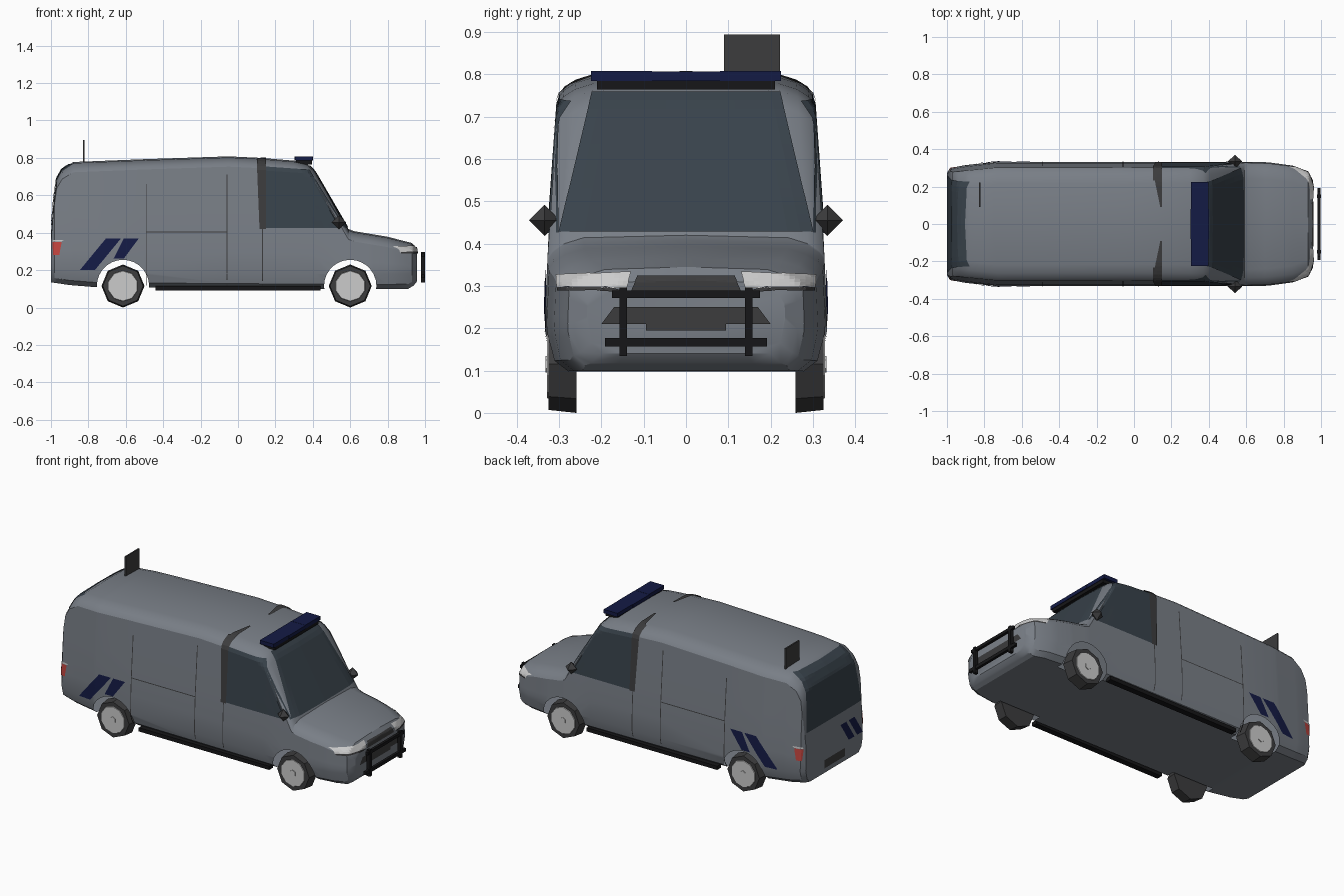
import bpy, bmesh, math
from mathutils import Vector, Matrix
from mathutils.bvhtree import BVHTree

if "Cube" in bpy.data.objects:
    bpy.data.objects.remove(bpy.data.objects["Cube"])


def material(name, rgb):
    m = bpy.data.materials.new(name)
    m.diffuse_color = (*rgb, 1)
    m.use_nodes = True
    m.node_tree.nodes["Principled BSDF"].inputs["Base Color"].default_value = m.diffuse_color
    return m


PAINT = material("paint", (0.19, 0.21, 0.24))
GLASS = material("glass", (0.04, 0.055, 0.07))
TRIM = material("trim", (0.045, 0.045, 0.047))
BLACK = material("black", (0.008, 0.008, 0.009))
NAVY = material("navy", (0.007, 0.011, 0.06))
RED = material("red", (0.55, 0.06, 0.05))
LIGHT = material("light", (0.65, 0.65, 0.65))


def finish(bm, name, mat):
    me = bpy.data.meshes.new(name)
    bm.to_mesh(me)
    bm.free()
    ob = bpy.data.objects.new(name, me)
    bpy.context.collection.objects.link(ob)
    if mat:
        me.materials.append(mat)
    return ob


def box(name, lo, hi, mat):
    bm = bmesh.new()
    lo, hi = Vector(lo), Vector(hi)
    bmesh.ops.create_cube(bm, size=1, matrix=Matrix.Translation((lo + hi) / 2)
                          @ Matrix.Diagonal((*(hi - lo), 1)))
    return finish(bm, name, mat)


def disc(name, x, y, z, r, depth, sides, mat, r2=None):
    # cylinder with its axis along y; r2 is the radius of the outer face
    bm = bmesh.new()
    turn = Matrix.Rotation(math.copysign(math.pi / 2, -y), 4, 'X')
    bmesh.ops.create_cone(bm, cap_ends=True, segments=sides, radius1=r,
                          radius2=r if r2 is None else r2, depth=depth,
                          matrix=Matrix.Translation((x, y, z)) @ turn)
    return finish(bm, name, mat)


def interp(table, x):
    if x <= table[0][0]:
        return table[0][1]
    for (x0, v0), (x1, v1) in zip(table, table[1:]):
        if x <= x1:
            return v0 + (v1 - v0) * (x - x0) / (x1 - x0)
    return table[-1][1]


# Body: cross-sections lofted along x
ROOF = [(-1, .40), (-.985, .58), (-.97, .69), (-.94, .742), (-.88, .778), (-.5, .793),
        (-.05, .808), (.12, .80), (.3, .785), (.37, .768), (.41, .73), (.59, .42),
        (.62, .408), (.8, .378), (.93, .345), (.957, .315)]
FLOOR = [(-1, .135), (-.9, .12), (-.75, .108), (.7, .098), (.91, .10), (.94, .118), (.957, .14)]
PLAN = [(-1, .275), (-.98, .30), (-.9, .315), (-.73, .335), (.6, .335), (.72, .33),
        (.85, .312), (.93, .28), (.957, .235)]
SIDE = [(.1, .95), (.2, 1), (.42, .97), (.745, .9), (.8, .88)]


def section(x):
    t, b, p = interp(ROOF, x), interp(FLOOR, x), interp(PLAN, x)
    half = [(p * .6, b), (p * .85, b), (p * .95, b + .025)]
    for i in range(6):
        z = b + .08 + (t - .055 - b - .08) * i / 5
        half.append((p * interp(SIDE, z), z))
    w = half[-1][0]
    half += [(w - .012, t - .038), (w - .04, t - .02), (w - .085, t - .006)]
    ring = [(0, b)] + half + [(0, t)] + [(-y, z) for y, z in reversed(half)]
    return [(x, y, z) for y, z in ring]


bm = bmesh.new()
stations = sorted({x for tab in (ROOF, FLOOR, PLAN) for x, _ in tab})
rings = [[bm.verts.new(c) for c in section(x)] for x in stations]
for a, b in zip(rings, rings[1:]):
    n = len(a)
    for i in range(n):
        bm.faces.new((a[i], a[(i + 1) % n], b[(i + 1) % n], b[i]))
bm.faces.new(rings[0])
bm.faces.new(rings[-1])
bmesh.ops.recalc_face_normals(bm, faces=bm.faces)
tree = BVHTree.FromBMesh(bm)
body = finish(bm, "body_shell", PAINT)

# Wheel arches: cut openings, then remove the inner walls of the cut
AXLES, ARCH_R, HUB_Z = (-.615, .60), .14, .115
for ax in AXLES:
    for s in (-1, 1):
        cutter = disc("arch_cutter", ax, s * .34, HUB_Z, ARCH_R, .20, 28, None)
        cutter.hide_render = True
        cutter.hide_viewport = False
        mod = body.modifiers.new("arch", 'BOOLEAN')
        mod.operation, mod.object, mod.solver = 'DIFFERENCE', cutter, 'EXACT'
deps = bpy.context.evaluated_depsgraph_get()
cut = bpy.data.meshes.new_from_object(body.evaluated_get(deps))
body.modifiers.clear()
body.data = cut
for ob in [o for o in bpy.data.objects if o.name.startswith("arch_cutter")]:
    bpy.data.objects.remove(ob)
bm = bmesh.new()
bm.from_mesh(cut)
inner = [f for f in bm.faces if any(
    all(abs(v.co.y) > .235 and math.hypot(v.co.x - ax, v.co.z - HUB_Z) < ARCH_R + .001
        for v in f.verts) for ax in AXLES)]
bmesh.ops.delete(bm, geom=inner, context='FACES')
bm.to_mesh(cut)
bm.free()
bpy.context.view_layer.objects.active = body
body.select_set(True)
bpy.ops.object.shade_smooth_by_angle(angle=math.radians(30))
body.select_set(False)


def patch(name, quad, axis, sign, mat, nu=10, nv=10, lift=.004):
    # four-cornered panel projected on to the body along one axis
    k = 'xyz'.index(axis)
    c = [Vector(q) for q in quad]
    ray = Vector((0, 0, 0))
    ray[k] = -sign
    bm = bmesh.new()
    rows = []
    for j in range(nv + 1):
        row = []
        for i in range(nu + 1):
            u, v = i / nu, j / nv
            p = c[0].lerp(c[1], u).lerp(c[3].lerp(c[2], u), v)
            o = list(p)
            o.insert(k, sign * 2)
            hit, nor, _, _ = tree.ray_cast(Vector(o), ray)
            if hit is None:
                o[k] = sign * (.95 if k == 0 else .3)
                hit, nor, _, _ = tree.find_nearest(Vector(o))
            row.append(bm.verts.new(hit + nor * lift))
        rows.append(row)
    for a, b in zip(rows, rows[1:]):
        for i in range(nu):
            bm.faces.new((a[i], a[i + 1], b[i + 1], b[i]))
    bm.normal_update()
    if sum(f.normal.dot(ray) for f in bm.faces) > 0:
        bmesh.ops.reverse_faces(bm, faces=bm.faces)
    return finish(bm, name, mat)


def rect(x0, z0, x1, z1):
    return [(x0, z0), (x1, z0), (x1, z1), (x0, z1)]


# Windscreen, rear window, grilles and rear panel details
patch("windscreen", [(-.30, .427), (.30, .427), (.222, .757), (-.222, .757)], 'x', 1, GLASS, 20, 16)
patch("rear_window", [(-.262, .44), (.262, .44), (.225, .765), (-.225, .765)], 'x', -1, GLASS, 16, 24)
patch("upper_grille", [(-.13, .288), (.13, .288), (.115, .322), (-.115, .322)], 'x', 1, TRIM)
patch("lower_grille", [(-.20, .21), (.20, .21), (.17, .25), (-.17, .25)], 'x', 1, TRIM)
patch("front_plate", rect(-.095, .195, .095, .212), 'x', 1, TRIM, 4, 2)
patch("rear_plate", rect(-.10, .165, .10, .215), 'x', -1, TRIM, 4, 2)
for y in (-.10, -.18):
    patch("rear_stripe", [(y - .09, .25), (y - .035, .25), (y + .045, .37), (y - .01, .37)],
          'x', -1, NAVY, 6, 8)

for s in (-1, 1):
    # Cab side: window, door pillar and its roof wedge
    patch("side_window", [(.145, .425), (.57, .425), (.38, .735), (.145, .752)], 'y', s, GLASS, 16, 16)
    patch("door_pillar", [(.115, .42), (.15, .42), (.15, .79), (.10, .79)], 'y', s, TRIM, 4, 20, .006)
    patch("pillar_roof_wedge", [(.10, s * .285), (.15, s * .285), (.15, s * .09), (.14, s * .09)],
          'z', 1, TRIM, 3, 10, .006)
    # Door seams
    for name, r, nu, nv in (("rear_seam", (-.493, .12, -.488, .66), 1, 16),
                            ("middle_seam", (-.062, .12, -.057, .71), 1, 16),
                            ("door_seam", (.128, .12, .133, .425), 1, 10),
                            ("rail_seam", (-.49, .402, -.06, .407), 16, 1)):
        patch(name, rect(*r), 'y', s, TRIM, nu, nv, .002)
    # Slanted side stripes
    patch("side_stripe", [(-.845, .2), (-.765, .2), (-.625, .37), (-.705, .37)], 'y', s, NAVY)
    patch("side_stripe", [(-.665, .262), (-.61, .262), (-.53, .37), (-.61, .37)], 'y', s, NAVY)
    # Lamps
    patch("headlight", [(s * .14, .295), (s * .302, .295), (s * .305, .325), (s * .13, .332)],
          'x', 1, LIGHT, 14, 5)
    patch("headlight_lower", [(s * .14, .287), (s * .30, .289), (s * .30, .297), (s * .18, .297)],
          'x', 1, TRIM, 14, 2, .005)
    patch("tail_light", [(-.985, .28), (-.955, .28), (-.942, .35), (-.99, .35)], 'y', s, RED, 6, 6)
    patch("tail_light_top", [(-.99, .352), (-.942, .352), (-.93, .362), (-.985, .362)],
          'y', s, LIGHT, 6, 2)
    # Sill
    box("sill", (-.44, s * .31 - .018, .092), (.44, s * .31 + .018, .115), BLACK)
    # Mirror
    bm = bmesh.new()
    bmesh.ops.create_uvsphere(bm, u_segments=4, v_segments=2, radius=1,
                              matrix=Matrix.Translation((.54, s * .334, .455))
                              @ Matrix.Diagonal((.038, .037, .037, 1)))
    finish(bm, "side_mirror", TRIM)
    # Wheels
    for ax in AXLES:
        disc("tyre", ax, s * .292, HUB_Z, .115, .066, 8, TRIM, .108)
        disc("wheel_rim", ax, s * .320, HUB_Z, .09, .016, 10, LIGHT, .08)
        disc("wheel_hub", ax, s * .328, HUB_Z, .02, .008, 6, LIGHT)
    # Bull bar uprights and roof light lenses
    box("bull_bar_upright", (.978, s * .148 - .009, .135), (1.0, s * .148 + .009, .296), BLACK)
    box("light_bar_lens", (.305, min(s * .08, s * .225), .785), (.398, max(s * .08, s * .225), .808), NAVY)

# Bull bar rails, light bar core and roof fin
box("bull_bar_top", (.982, -.175, .271), (.998, .175, .289), BLACK)
box("bull_bar_bottom", (.982, -.192, .157), (.998, .192, .177), BLACK)
box("light_bar_core", (.303, -.08, .785), (.40, .08, .807), NAVY)
box("light_bar_base", (.31, -.21, .765), (.395, .21, .786), BLACK)
box("roof_fin", (-.829, .09, .76), (-.82, .222, .895), TRIM)
